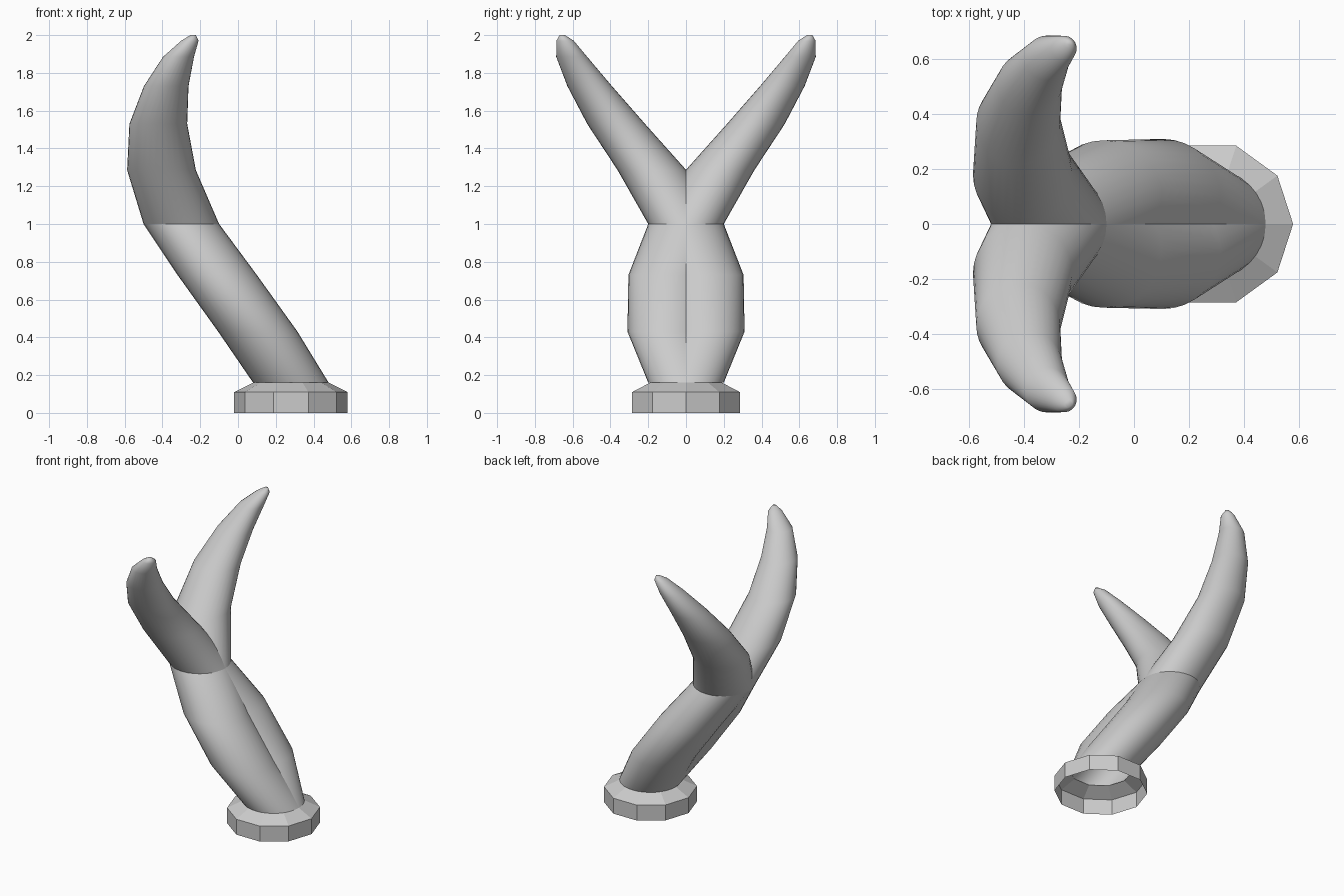
import bpy, bmesh, math

cube = bpy.data.objects.get("Cube")
if cube:
    bpy.data.objects.remove(cube, do_unlink=True)

grey = bpy.data.materials.new("plain grey")
grey.use_nodes = True
GREY = (0.6, 0.6, 0.6, 1)
grey.diffuse_color = GREY
grey.node_tree.nodes["Principled BSDF"].inputs["Base Color"].default_value = GREY


def loft(name, rings, sides, smooth, cap=False):
    """Skin level circles given as (x, y, z, radius)."""
    bm = bmesh.new()
    loops = []
    for x, y, z, r in rings:
        angles = [2 * math.pi * i / sides for i in range(sides)]
        loops.append([bm.verts.new((x + r * math.cos(a), y + r * math.sin(a), z))
                      for a in angles])
    for low, high in zip(loops, loops[1:]):
        for i in range(sides):
            j = (i + 1) % sides
            bm.faces.new((low[i], low[j], high[j], high[i]))
    if cap:
        bm.faces.new(loops[-1])
    for f in bm.faces:
        f.smooth = smooth
    mesh = bpy.data.meshes.new(name)
    bm.to_mesh(mesh)
    bm.free()
    mesh.materials.append(grey)
    obj = bpy.data.objects.new(name, mesh)
    bpy.context.collection.objects.link(obj)
    return obj


# Ten-sided collar with a sloped top, open underneath
loft("base_collar", [(0.28, 0, 0, 0.3), (0.28, 0, 0.11, 0.3), (0.28, 0, 0.16, 0.2)],
     10, False)

# Paired leaning stems and the horns they split into
for side, s in (("left", 1), ("right", -1)):
    stem = [(0.28, 0, 0.16, 0.2), (0.105, 0.1, 0.43, 0.21),
            (-0.11, 0.095, 0.73, 0.21), (-0.3, 0, 1.0, 0.2)]
    horn = [(-0.3, 0, 1.0, 0.2), (-0.405, 0.18, 1.285, 0.182),
            (-0.422, 0.37, 1.53, 0.153), (-0.38, 0.51, 1.73, 0.118),
            (-0.315, 0.605, 1.885, 0.082), (-0.255, 0.64, 1.97, 0.046),
            (-0.238, 0.655, 2.0, 0.014)]
    # The model's back points to +y
    name = "back" if s > 0 else "front"
    loft(name + "_stem", [(x, s * y, z, r) for x, y, z, r in stem], 32, True)
    loft(name + "_horn", [(x, s * y, z, r) for x, y, z, r in horn], 32, True, True)
